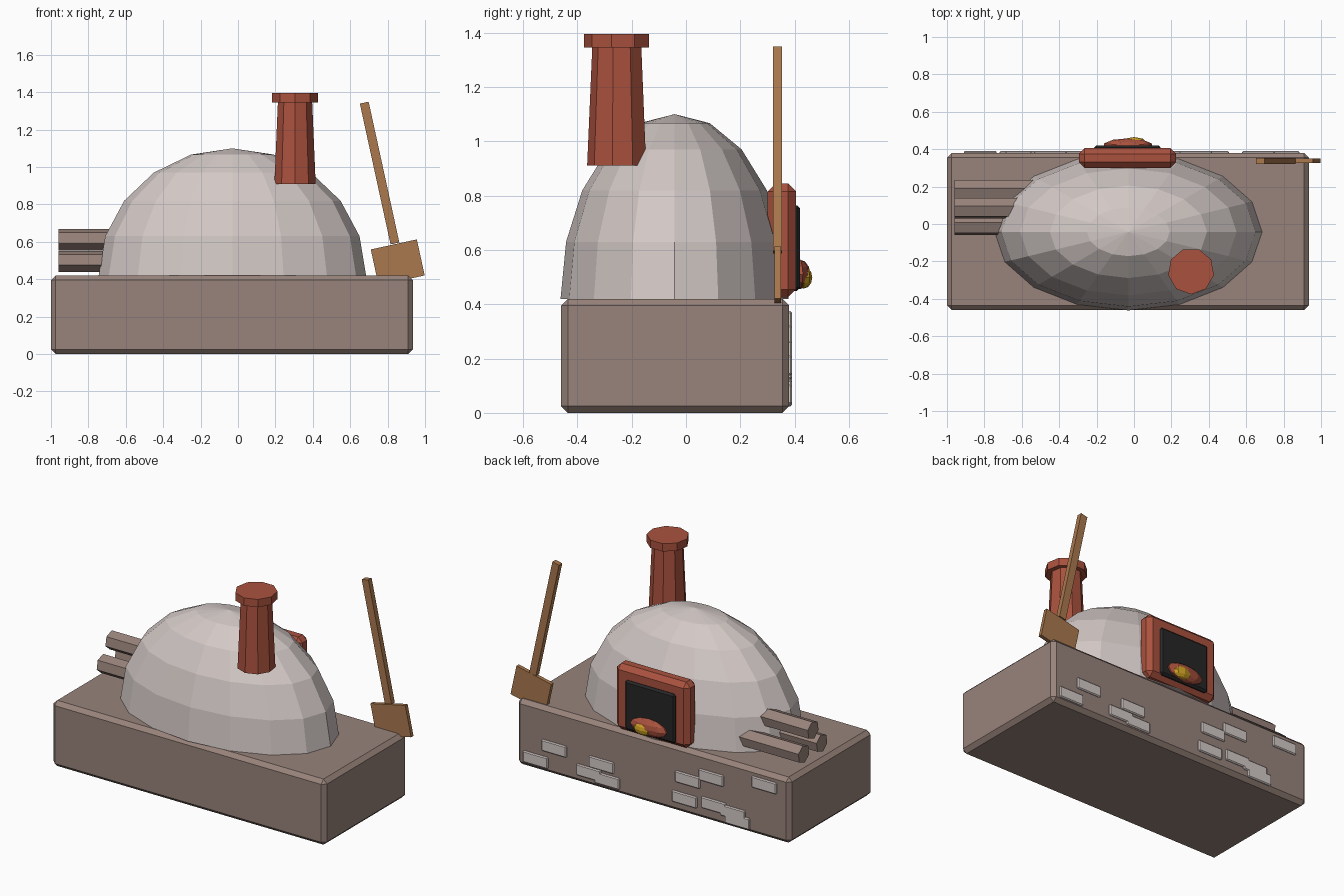
import bpy, bmesh
from math import radians, pi
from mathutils import Matrix, Vector

cube = bpy.data.objects.get("Cube")
if cube:
    bpy.data.objects.remove(cube, do_unlink=True)


def material(name, *srgb):
    """Flat colour given as 0-255 display values."""
    lin = [(c / 255 / 12.92 if c < 10 else ((c / 255 + 0.055) / 1.055) ** 2.4) for c in srgb]
    m = bpy.data.materials.new(name)
    m.use_nodes = True
    m.diffuse_color = (*lin, 1)
    m.node_tree.nodes["Principled BSDF"].inputs["Base Color"].default_value = (*lin, 1)
    return m


STONE = material("brown stone", 152, 131, 123)
PLASTER = material("pale plaster", 211, 201, 198)
BRICK = material("red brick", 170, 82, 62)
SOOT = material("soot black", 38, 38, 38)
FLAME = material("flame yellow", 205, 160, 35)
WOOD = material("wood", 170, 120, 78)


def finish(bm, name, mat, matrix=Matrix()):
    bm.transform(matrix)
    bmesh.ops.recalc_face_normals(bm, faces=bm.faces)
    mesh = bpy.data.meshes.new(name)
    bm.to_mesh(mesh)
    bm.free()
    mesh.materials.append(mat)
    obj = bpy.data.objects.new(name, mesh)
    bpy.context.collection.objects.link(obj)
    return obj


def box(name, mat, centre, size, bevel=0, tilt=0):
    bm = bmesh.new()
    bmesh.ops.create_cube(bm, size=1, matrix=Matrix.Diagonal((*size, 1)))
    if bevel:
        bmesh.ops.bevel(bm, geom=bm.edges[:], offset=bevel, segments=1, affect='EDGES')
    return finish(bm, name, mat, Matrix.Translation(centre) @ Matrix.Rotation(tilt, 4, 'Y'))


def prism(name, mat, matrix, sides, r1, r2, depth):
    bm = bmesh.new()
    bmesh.ops.create_cone(bm, cap_ends=True, segments=sides, radius1=r1, radius2=r2, depth=depth)
    return finish(bm, name, mat, matrix)


def ball(name, mat, centre, radii, segments, rings, cut=False):
    bm = bmesh.new()
    bmesh.ops.create_uvsphere(bm, u_segments=segments, v_segments=rings, radius=1)
    if cut:
        low = [v for v in bm.verts if v.co.z < -0.01]
        bmesh.ops.delete(bm, geom=low, context='VERTS')
        bmesh.ops.holes_fill(bm, edges=[e for e in bm.edges if e.is_boundary])
    return finish(bm, name, mat, Matrix.Translation(centre) @ Matrix.Diagonal((*radii, 1)))


# Plinth and dome
box("plinth", STONE, (-0.0325, -0.04, 0.21), (1.935, 0.84, 0.42), 0.025)
ball("dome", PLASTER, (-0.03, -0.042, 0.42), (0.715, 0.42, 0.68), 16, 10, cut=True)

# Chimney with cap
turn = Matrix.Rotation(-pi / 2, 4, 'Z')
spin = turn @ Matrix.Rotation(0, 4, 'Z')


def chimney_part(name, z0, z1, r1, r2):
    bm = bmesh.new()
    bmesh.ops.create_cone(bm, cap_ends=True, segments=9, radius1=r1, radius2=r2, depth=z1 - z0)
    # point one corner of the nonagon towards the front
    tip = max(bm.verts, key=lambda v: v.co.x + 0.001 * v.co.y).co
    angle = -pi / 2 - Vector((1, 0)).angle_signed(tip.xy) * -1
    place = Matrix.Translation((0.305, -0.252, (z0 + z1) / 2))
    finish(bm, name, BRICK, place @ Matrix.Rotation(angle, 4, 'Z'))


chimney_part("chimney", 0.91, 1.35, 0.112, 0.093)
chimney_part("chimney_cap", 1.345, 1.395, 0.124, 0.124)

# Oven mouth and fire
box("mouth_frame", BRICK, (-0.035, 0.353, 0.635), (0.52, 0.105, 0.42), 0.03)
box("mouth_opening", SOOT, (-0.035, 0.38, 0.607), (0.356, 0.08, 0.315), 0.012)
ball("embers", BRICK, (-0.033, 0.418, 0.51), (0.135, 0.04, 0.055), 10, 6)
ball("flame", FLAME, (0.0, 0.434, 0.498), (0.068, 0.031, 0.04), 8, 6)

# Firewood stack
for i, (y, z) in enumerate([(0.18, 0.495), (-0.003, 0.495), (0.085, 0.612)]):
    place = (Matrix.Translation((-0.66, y, z)) @ Matrix.Rotation(pi / 2, 4, 'Y')
             @ Matrix.Rotation(radians(20), 4, 'Z'))
    prism(f"log_{i + 1}", STONE, place, 6, 0.058, 0.058, 0.6)

# Leaning oven peel
TILT = radians(-12.3)
box("peel_handle", WOOD, (0.757, 0.337, 0.968), (0.048, 0.033, 0.77), 0, TILT)
box("peel_blade", WOOD, (0.854, 0.337, 0.49), (0.252, 0.024, 0.197), 0, TILT)

# Facing stones on the back of the plinth
spots = [(0.665, 0.175), (0.797, 0.068), (0.33, 0.16), (0.42, 0.085), (0.29, 0.07),
         (-0.28, 0.228), (-0.447, 0.285), (-0.258, 0.097), (-0.465, 0.112),
         (-0.6, 0.1), (-0.632, 0.06), (-0.822, 0.338)]
for i, (x, z) in enumerate(spots):
    box(f"facing_stone_{i + 1}", PLASTER, (x, 0.38, z), (0.176, 0.02, 0.073), 0.006)
